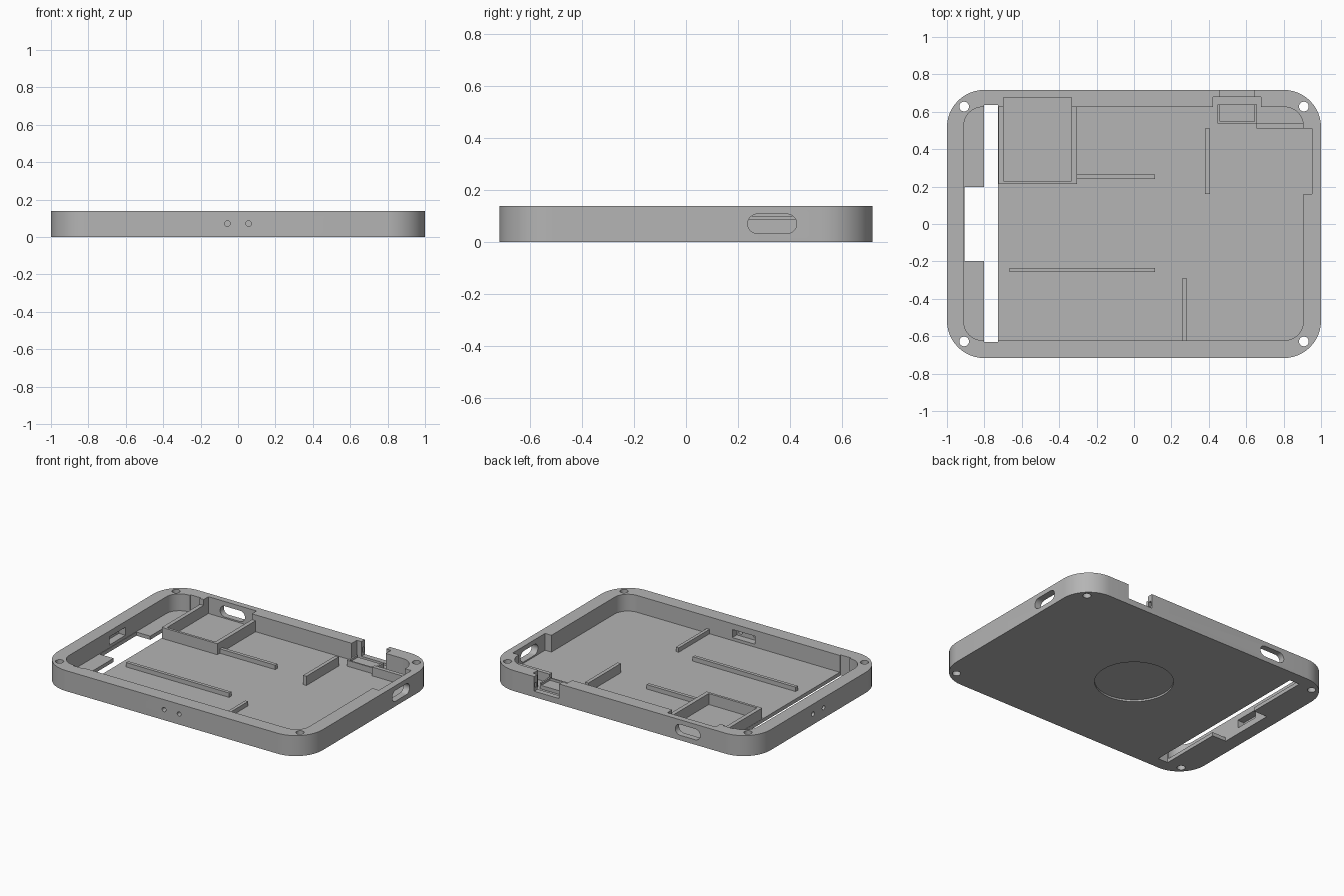
import bpy, bmesh, math

cube = bpy.data.objects.get("Cube")
if cube:
    bpy.data.objects.remove(cube, do_unlink=True)

grey = bpy.data.materials.new("plain grey")
grey.use_nodes = True
grey.diffuse_color = (0.46, 0.46, 0.46, 1)
grey.node_tree.nodes["Principled BSDF"].inputs["Base Color"].default_value = grey.diffuse_color

FLOOR, TOP = 0.025, 0.14
LOW, HIGH = -0.1, 0.3


def prism(name, x, y, z, r=0, axis="z", steps=12):
    """Block spanning the ranges x, y, z, with corners rounded around an axis."""
    u, v, w = {"z": (x, y, z), "x": (y, z, x), "y": (z, x, y)}[axis]
    corners = [(u[1], v[1], -1, -1), (u[0], v[1], 1, -1), (u[0], v[0], 1, 1), (u[1], v[0], -1, 1)]
    outline = []
    for q, (cu, cv, su, sv) in enumerate(corners):
        for i in range(steps + 1 if r else 1):
            a = math.pi / 2 * (q + i / steps)
            outline.append((cu + r * (su + math.cos(a)), cv + r * (sv + math.sin(a)))
                           if r else (cu, cv))

    def place(a, b, c):
        return {"z": (a, b, c), "x": (c, a, b), "y": (b, c, a)}[axis]

    bm = bmesh.new()
    face = bm.faces.new([bm.verts.new(place(a, b, w[0])) for a, b in outline])
    new = bmesh.ops.extrude_face_region(bm, geom=[face])["geom"]
    bmesh.ops.translate(bm, vec=place(0, 0, w[1] - w[0]),
                        verts=[g for g in new if isinstance(g, bmesh.types.BMVert)])
    bmesh.ops.remove_doubles(bm, verts=bm.verts, dist=1e-5)
    bmesh.ops.recalc_face_normals(bm, faces=bm.faces)
    mesh = bpy.data.meshes.new(name)
    bm.to_mesh(mesh)
    bm.free()
    mesh.materials.append(grey)
    obj = bpy.data.objects.new(name, mesh)
    bpy.context.collection.objects.link(obj)
    return obj


def rod(x, y, z, r, axis):
    """Round cutter: the range along the axis, centre values elsewhere."""
    span = [(c - r, c + r) if not isinstance(c, tuple) else c for c in (x, y, z)]
    return prism("cutter", *span, r * 0.9999, axis, 6)


def cut(target, cutter):
    bpy.context.view_layer.objects.active = target
    mod = target.modifiers.new("cut", "BOOLEAN")
    mod.operation, mod.solver, mod.object = "DIFFERENCE", "EXACT", cutter
    bpy.ops.object.modifier_apply(modifier=mod.name)
    bpy.data.objects.remove(cutter, do_unlink=True)


def cut_box(target, x, y, z, r=0, axis="z"):
    cut(target, prism("cutter", x, y, z, r, axis))


# Tray with rounded walls
case = prism("case_tray", (-1, 1), (-0.717, 0.717), (0, TOP), 0.2)
cut_box(case, (-0.91, 0.905), (-0.622, 0.625), (FLOOR, HIGH), 0.1)

# Floor slots on the right-hand side, and the round recess underneath
cut_box(case, (-0.802, -0.727), (-0.632, 0.635), (LOW, HIGH))
cut_box(case, (-0.907, -0.79), (-0.198, 0.198), (LOW, 0.06))
cut(case, prism("cutter", (-0.245, 0.245), (-0.245, 0.245), (LOW, 0.012), 0.2449))

# Screw holes
for sx in (-1, 1):
    for sy in (-1, 1):
        cut(case, rod(sx * 0.908, sy * 0.628, (LOW, HIGH), 0.026, "z"))

# Wall pockets and the oval ports that open into them
cut_box(case, (0.85, 0.953), (0.16, 0.51), (FLOOR, HIGH))
cut_box(case, (0.9, 1.1), (0.237, 0.425), (0.034, 0.108), 0.0369, "x")
cut_box(case, (-0.697, -0.333), (0.5, 0.676), (FLOOR, HIGH))
cut_box(case, (-0.609, -0.421), (0.6, 0.8), (0.034, 0.108), 0.0369, "y")

# Switch recesses with paired pin holes
cut_box(case, (-0.96, -0.85), (-0.085, 0.085), (0.045, 0.1))
cut_box(case, (-0.085, 0.085), (-0.67, -0.6), (0.045, 0.1))
for s in (-0.057, 0.057):
    cut(case, rod((-1.1, -0.94), s, 0.072, 0.015, "x"))
    cut(case, rod(s, (-0.8, -0.65), 0.072, 0.015, "y"))

# Connector notch in the back wall
cut_box(case, (0.457, 0.645), (0.58, 0.8), (0.04, HIGH))
cut_box(case, (0.422, 0.68), (0.58, 0.68), (FLOOR, HIGH))
cut_box(case, (0.415, 0.675), (0.69, 0.708), (0.06, 0.095))

# Open-topped box in the back corner
frame = prism("corner_box", (-0.725, -0.305), (0.213, 0.64), (FLOOR - 0.01, 0.1))
cut_box(frame, (-0.697, -0.333), (0.23, 0.8), (LOW, HIGH))

# Ribs and partitions standing on the floor
base = FLOOR - 0.01
ribs = [
    prism("back_long_rib", (-0.31, 0.113), (0.24, 0.264), (base, 0.055)),
    prism("front_long_rib", (-0.665, 0.113), (-0.257, -0.234), (base, 0.055)),
    prism("tall_partition", (0.38, 0.405), (0.16, 0.51), (base, 0.088)),
    prism("front_short_rib", (0.258, 0.28), (-0.63, -0.29), (base, 0.055)),
    prism("connector_partition", (0.655, 0.91), (0.51, 0.537), (base, 0.085)),
]

# Connector seat behind the notch
seat = prism("connector_seat", (0.447, 0.657), (0.537, 0.64), (base, 0.065))
cut_box(seat, (0.459, 0.645), (0.547, 0.7), (0.05, HIGH))

for obj in [case, frame, seat] + ribs:
    bpy.ops.object.select_all(action="DESELECT")
    obj.select_set(True)
    bpy.context.view_layer.objects.active = obj
    bpy.ops.object.shade_smooth_by_angle(angle=math.radians(30))
